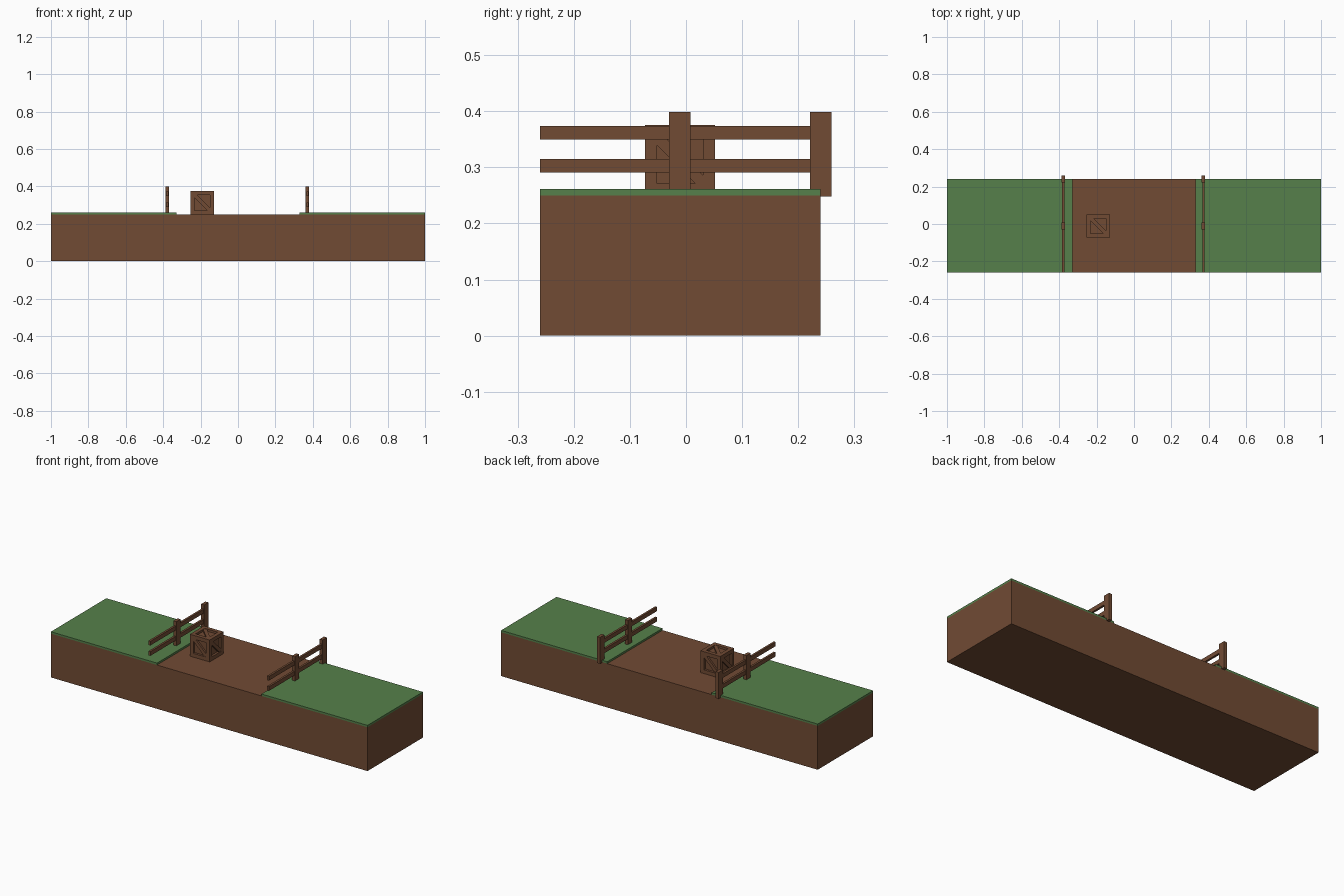
import bpy, bmesh
from mathutils import Matrix, Vector
from math import pi

if "Cube" in bpy.data.objects:
    bpy.data.objects.remove(bpy.data.objects["Cube"])


def material(name, rgb):
    m = bpy.data.materials.new(name)
    m.diffuse_color = (*rgb, 1)
    m.use_nodes = True
    m.node_tree.nodes["Principled BSDF"].inputs["Base Color"].default_value = m.diffuse_color
    return m


brown = material("earth_brown", (0.165, 0.070, 0.034))
green = material("grass_green", (0.093, 0.216, 0.069))


def add_box(bm, lo, hi, matrix=Matrix()):
    lo, hi = Vector(lo), Vector(hi)
    size = Matrix.Diagonal((*(hi - lo), 1))
    bmesh.ops.create_cube(bm, size=1, matrix=matrix @ Matrix.Translation((lo + hi) / 2) @ size)


def finish(name, bm, mat):
    me = bpy.data.meshes.new(name)
    bm.to_mesh(me)
    bm.free()
    me.materials.append(mat)
    ob = bpy.data.objects.new(name, me)
    bpy.context.collection.objects.link(ob)
    return ob


def box(name, lo, hi, mat):
    bm = bmesh.new()
    add_box(bm, lo, hi)
    return finish(name, bm, mat)


# Ground block and two grass strips
box("earth_block", (-1, -0.26, 0), (1, 0.24, 0.25), brown)
box("grass_left", (-1, -0.26, 0.25), (-0.33, 0.24, 0.261), green)
box("grass_right", (0.33, -0.26, 0.25), (1, 0.24, 0.261), green)

# Fences: two posts and two rails on each side of the path
for side, x in (("left", -0.378), ("right", 0.371)):
    for part, y in (("middle", -0.011), ("back", 0.24)):
        box(f"{side}_fence_{part}_post", (x - 0.0095, y - 0.019, 0.248),
            (x + 0.0095, y + 0.019, 0.399), brown)
    for part, z in (("lower", 0.303), ("upper", 0.362)):
        box(f"{side}_fence_{part}_rail", (x - 0.006, -0.26, z - 0.012),
            (x + 0.006, 0.24, z + 0.012), brown)

# Crate: recessed core, beam frame and one diagonal brace per face
centre = Matrix.Translation((-0.1905, -0.0105, 0.3125))
H, I, CORE = 0.0625, 0.041, 0.05
bm = bmesh.new()
add_box(bm, (-CORE,) * 3, (CORE,) * 3, centre)
for axis in range(3):
    for s in (-1, 1):
        for t in (-1, 1):
            lo, hi = [0] * 3, [0] * 3
            lo[axis], hi[axis] = -H, H
            for k, sign in (((axis + 1) % 3, s), ((axis + 2) % 3, t)):
                lo[k], hi[k] = sorted((sign * I, sign * H))
            add_box(bm, lo, hi, centre)
turns = [Matrix.Rotation(i * pi / 2, 4, 'Z') for i in range(4)]
turns += [Matrix.Rotation(s * pi / 2, 4, 'X') for s in (-1, 1)]
for turn in turns:
    # brace on the -y face, from upper left to lower right
    corners = [(-I, I - 0.014), (-I, I), (-I + 0.014, I),
               (I, -I + 0.014), (I, -I), (I - 0.014, -I)]
    front = [bm.verts.new(centre @ turn @ Vector((x, -H + 0.002, z))) for x, z in corners]
    back = [bm.verts.new(centre @ turn @ Vector((x, -CORE, z))) for x, z in corners]
    bm.faces.new(front)
    bm.faces.new(back[::-1])
    for i in range(6):
        j = (i + 1) % 6
        bm.faces.new((front[j], front[i], back[i], back[j]))
bmesh.ops.recalc_face_normals(bm, faces=bm.faces)
finish("crate", bm, brown)
